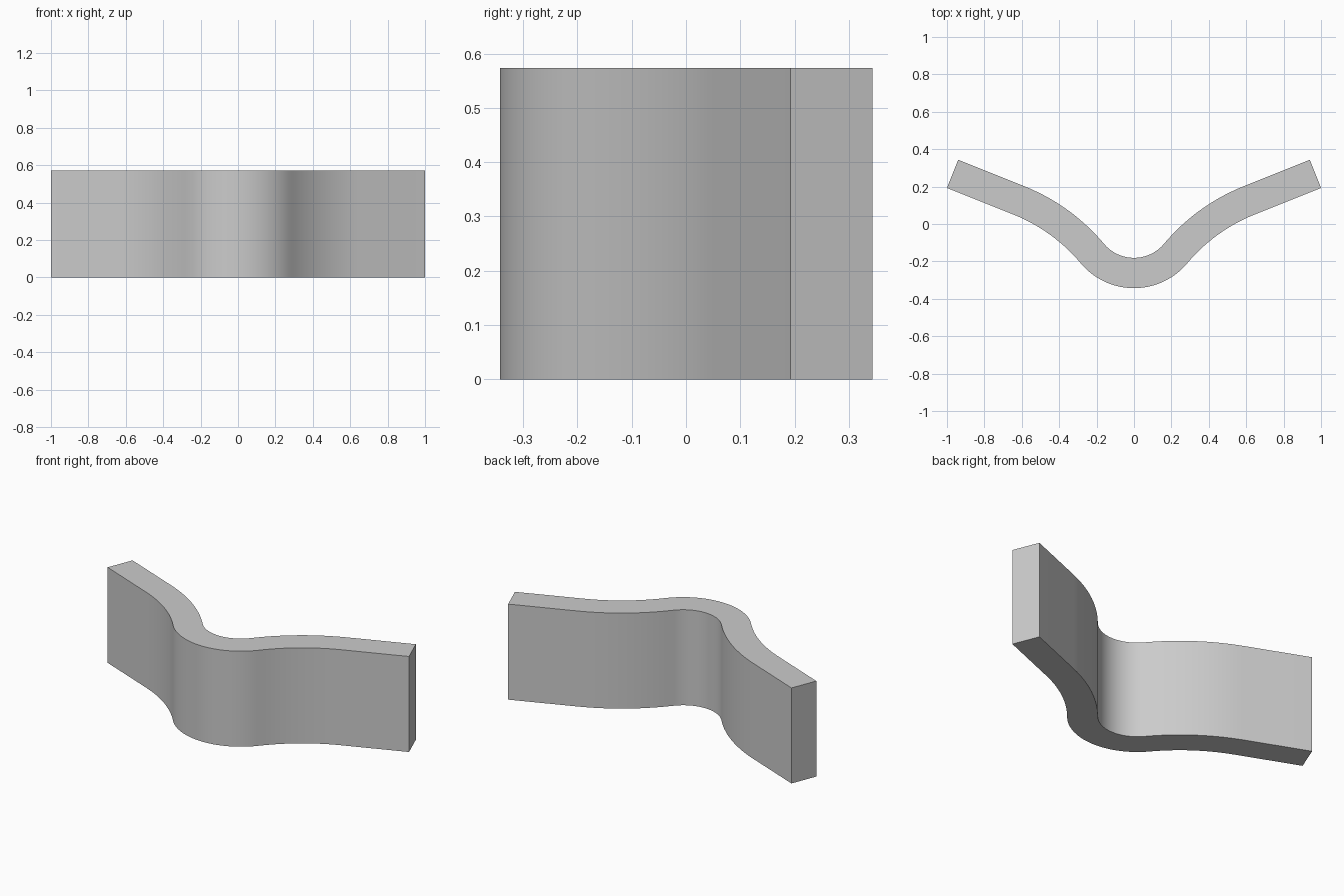
import bpy
import bmesh
from math import sin, cos, radians

cube = bpy.data.objects.get("Cube")
if cube:
    bpy.data.objects.remove(cube, do_unlink=True)

HEIGHT = 0.573
HALF = 0.081                      # half the wall thickness
BEND_R = 0.29                     # centre-line radius of the middle bend
BEND_Y = -0.262                   # lowest point of the centre line
STEEP, SHALLOW = radians(50), radians(21.8)
END = (0.97, 0.268)               # middle of the end face
STEPS = 14

# Flat grey finish
grey = bpy.data.materials.new("plain_grey")
grey.use_nodes = True
colour = (0.6, 0.6, 0.6, 1)
grey.diffuse_color = colour
grey.node_tree.nodes["Principled BSDF"].inputs["Base Color"].default_value = colour

# Centre line of one half as (x, y, tilt): middle bend
path = []
for i in range(STEPS + 1):
    a = STEEP * i / STEPS
    path.append((BEND_R * sin(a), BEND_Y + BEND_R * (1 - cos(a)), a))

# Reverse bend, with its radius chosen to meet the straight arm tangentially
x0, y0, _ = path[-1]
slope = sin(SHALLOW) / cos(SHALLOW)
gap = END[1] - slope * (END[0] - x0) - y0
dx, dy = sin(STEEP) - sin(SHALLOW), cos(SHALLOW) - cos(STEEP)
radius = gap / (dy - slope * dx)
for i in range(1, STEPS + 1):
    a = STEEP + (SHALLOW - STEEP) * i / STEPS
    path.append((x0 + radius * (sin(STEEP) - sin(a)),
                 y0 + radius * (cos(a) - cos(STEEP)), a))

# Straight arm, then the mirrored half
path.append((*END, SHALLOW))
path = [(-x, y, -a) for x, y, a in reversed(path[1:])] + path

# Sweep a rectangular section along the centre line
bm = bmesh.new()
rings = []
for x, y, a in path:
    nx, ny = HALF * sin(a), -HALF * cos(a)
    rings.append([bm.verts.new((x + s * nx, y + s * ny, z))
                  for s, z in ((1, 0), (1, HEIGHT), (-1, HEIGHT), (-1, 0))])
for r, q in zip(rings, rings[1:]):
    for k in range(4):
        m = (k + 1) % 4
        bm.faces.new((r[k], q[k], q[m], r[m]))
bm.faces.new(rings[0])
bm.faces.new(rings[-1])
bmesh.ops.recalc_face_normals(bm, faces=bm.faces)

mesh = bpy.data.meshes.new("curved_wall")
bm.to_mesh(mesh)
bm.free()
mesh.materials.append(grey)
wall = bpy.data.objects.new("curved_wall", mesh)
bpy.context.collection.objects.link(wall)

# Smooth bends with crisp rims
bpy.ops.object.select_all(action="DESELECT")
wall.select_set(True)
bpy.context.view_layer.objects.active = wall
bpy.ops.object.shade_smooth_by_angle(angle=radians(30))
